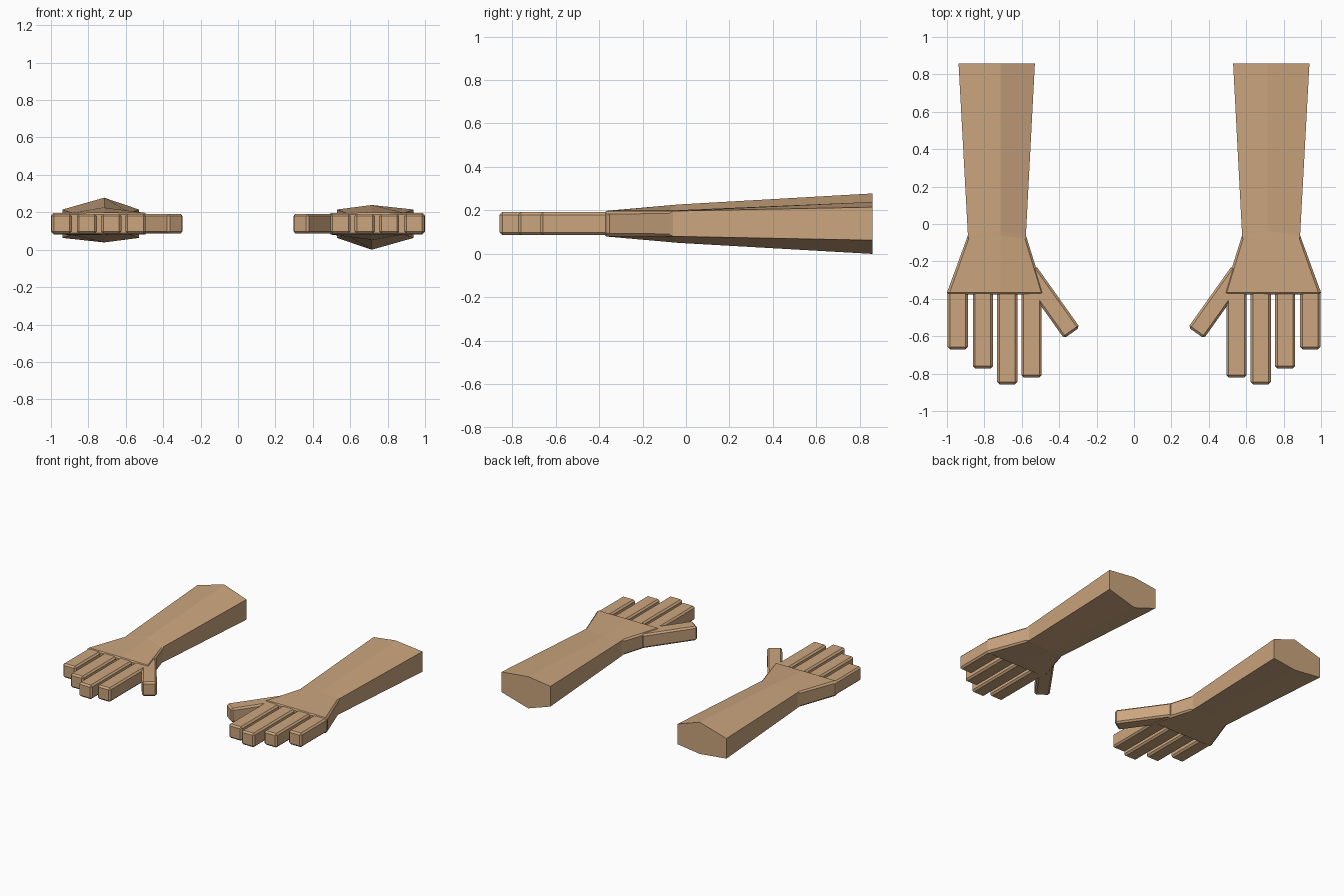
import bpy, bmesh, math
from mathutils import Matrix, Vector

if "Cube" in bpy.data.objects:
    bpy.data.objects.remove(bpy.data.objects["Cube"])

skin = bpy.data.materials.new("tan_skin")
skin.diffuse_color = (0.60, 0.38, 0.21, 1)
skin.use_nodes = True
skin.node_tree.nodes["Principled BSDF"].inputs["Base Color"].default_value = skin.diffuse_color
MID = 0.139  # height of the arm's centre plane


def finish(bm, name):
    bmesh.ops.remove_doubles(bm, verts=bm.verts, dist=1e-5)
    bmesh.ops.recalc_face_normals(bm, faces=bm.faces)
    mesh = bpy.data.meshes.new(name)
    bm.to_mesh(mesh)
    bm.free()
    mesh.materials.append(skin)
    obj = bpy.data.objects.new(name, mesh)
    bpy.context.collection.objects.link(obj)


def loft_arm(name, s):
    # y, inner x, outer x, side half height, back ridge, palm ridge, ridge y, edge chamfer
    sections = [
        (0.858, 0.530, 0.938, 0.076, 0.100, 0.139, 0.858, 0.0),
        (-0.06, 0.578, 0.888, 0.058, 0.062, 0.088, -0.04, 0.0),
        (-0.08, 0.572, 0.895, 0.058, 0.062, 0.086, -0.06, 0.011),
        (-0.367, 0.482, 1.000, 0.058, 0.059, 0.059, -0.367, 0.014),
        (-0.376, 0.492, 0.990, 0.050, 0.050, 0.050, -0.376, 0.014),
    ]
    bm = bmesh.new()
    rings = []
    for y, xi, xo, h, top, low, ry, b in sections:
        points = [(xi, y, b - h), (xi, y, h - b), (xi + b, y, h),
                  (0.715, ry, top),
                  (xo - b, y, h), (xo, y, h - b), (xo, y, b - h), (xo - b, y, -h),
                  (0.715, ry, -low), (xi + b, y, -h)]
        # the left arm has its ridges swapped top to bottom
        rings.append([bm.verts.new((s * x, yy, MID + s * z)) for x, yy, z in points])
    for a, c in zip(rings, rings[1:]):
        for i in range(10):
            j = (i + 1) % 10
            bm.faces.new((a[i], a[j], c[j], c[i]))
    bm.faces.new(rings[0])
    bm.faces.new(rings[-1])
    finish(bm, name)


def digit(name, start, end, width):
    # chamfered bar running between two points in plan
    a, b = Vector(start), Vector(end)
    d = b - a
    bm = bmesh.new()
    bmesh.ops.create_cube(bm, size=1)
    bmesh.ops.scale(bm, vec=(d.length, width, 0.106), verts=bm.verts)
    bmesh.ops.bevel(bm, geom=bm.edges[:], offset=0.012, segments=1,
                    affect='EDGES', profile=0.5)
    c = (a + b) / 2
    bm.transform(Matrix.Translation((c.x, c.y, MID))
                 @ Matrix.Rotation(math.atan2(d.y, d.x), 4, 'Z'))
    finish(bm, name)


FINGERS = [("index_finger", 0.548, -0.82), ("middle_finger", 0.678, -0.857),
           ("ring_finger", 0.808, -0.772), ("little_finger", 0.942, -0.67)]

for side, s in (("left", -1), ("right", 1)):
    loft_arm(side + "_forearm_and_palm", s)
    for name, x, tip in FINGERS:
        digit(f"{side}_{name}", (s * x, -0.34), (s * x, tip), 0.108)
    digit(side + "_thumb", (s * 0.566, -0.253), (s * 0.332, -0.582), 0.103)
